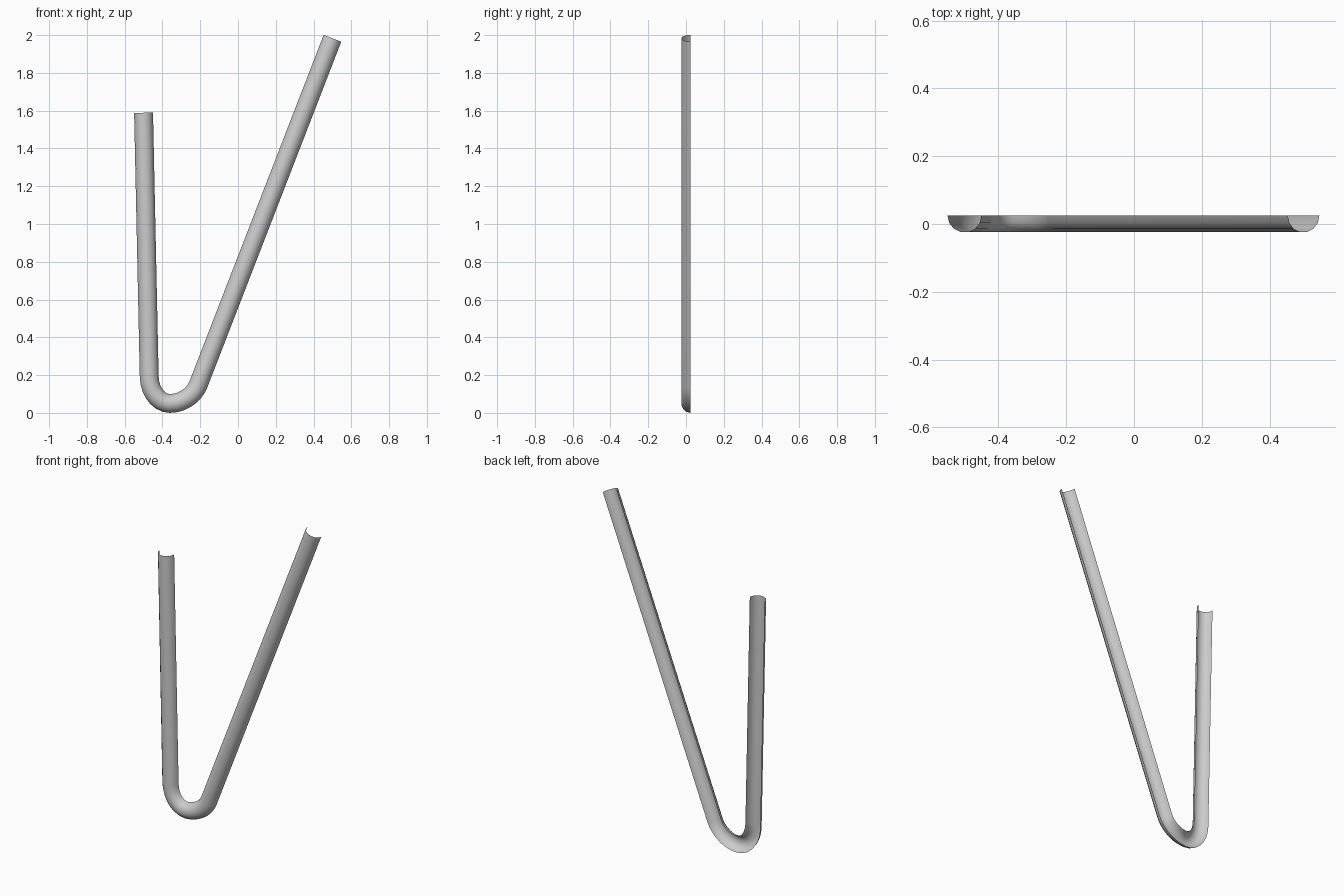
import bpy, bmesh, math
from mathutils import Vector

if "Cube" in bpy.data.objects:
    bpy.data.objects.remove(bpy.data.objects["Cube"])

RADIUS = 0.05
ARC_SEGMENTS = 7
BEND_STEPS = 7


def bezier(p0, p1, p2, p3, steps):
    pts = []
    for i in range(steps + 1):
        t = i / steps
        u = 1 - t
        pts.append(p0 * u**3 + p1 * 3*u*u*t + p2 * 3*u*t*t + p3 * t**3)
    return pts


# Centre line in the x-z plane: short leg, rounded bend, long leg
left_top, left_low = Vector((-0.5, 1.589)), Vector((-0.47, 0.19))
bottom = Vector((-0.36, 0.05))
right_low, right_top = Vector((-0.21, 0.15)), Vector((0.5, 1.983))
down = (left_low - left_top).normalized()
up = (right_top - right_low).normalized()

path = [left_top]
path += bezier(left_low, left_low + down * 0.075,
               bottom - Vector((0.06, 0)), bottom, BEND_STEPS)
path += bezier(bottom, bottom + Vector((0.075, 0)),
               right_low - up * 0.05, right_low, BEND_STEPS)[1:]
path.append(right_top)

# Sweep an open half-round section, its hollow side facing the back
bm = bmesh.new()
rings = []
for i, p in enumerate(path):
    a = (p - path[i - 1]).normalized() if i else down
    b = (path[i + 1] - p).normalized() if i < len(path) - 1 else up
    tangent = (a + b).normalized()
    side = Vector((-tangent.y, tangent.x))
    ring = []
    for k in range(ARC_SEGMENTS + 1):
        ang = math.pi * k / ARC_SEGMENTS
        q = p + side * (RADIUS * math.cos(ang))
        ring.append(bm.verts.new((q.x, 0.025 - RADIUS * math.sin(ang), q.y)))
    rings.append(ring)
for r0, r1 in zip(rings, rings[1:]):
    for k in range(ARC_SEGMENTS):
        bm.faces.new((r0[k], r0[k + 1], r1[k + 1], r1[k]))

# Convex side faces outward (toward the front)
bm.normal_update()
if sum(f.normal.y * f.calc_area() for f in bm.faces) > 0:
    bmesh.ops.reverse_faces(bm, faces=bm.faces[:])
for f in bm.faces:
    f.smooth = True

mesh = bpy.data.meshes.new("bent_half_tube")
bm.to_mesh(mesh)
bm.free()
bpy.context.collection.objects.link(bpy.data.objects.new("bent_half_tube", mesh))
